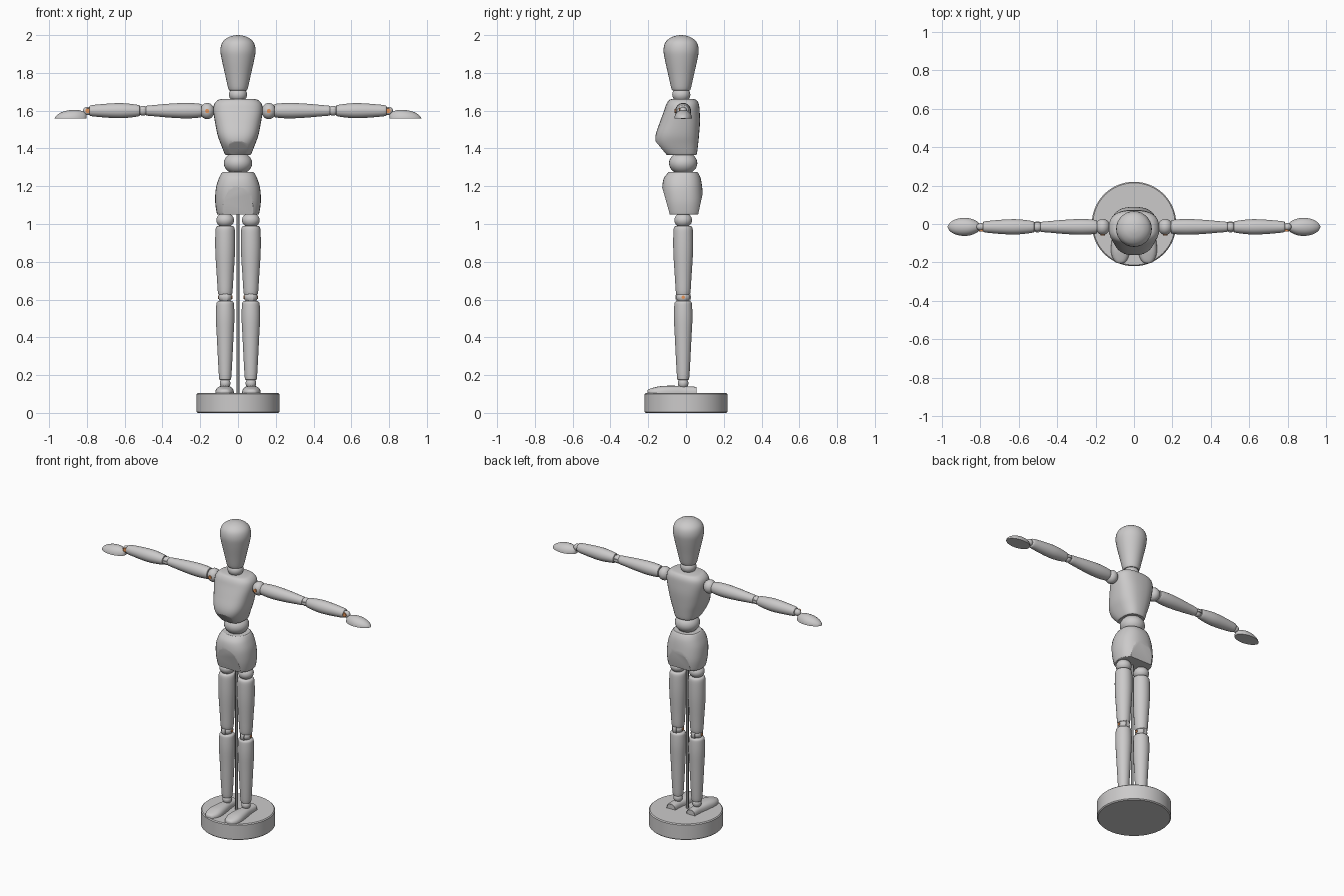
import bpy, bmesh, math
from mathutils import Vector

if "Cube" in bpy.data.objects:
    bpy.data.objects.remove(bpy.data.objects["Cube"])


def material(name, rgb):
    m = bpy.data.materials.new(name)
    m.diffuse_color = (*rgb, 1)
    m.use_nodes = True
    m.node_tree.nodes["Principled BSDF"].inputs["Base Color"].default_value = m.diffuse_color
    return m


WOOD = material("pale_grey", (0.60, 0.59, 0.59))
METAL = material("rod_grey", (0.25, 0.25, 0.25))
PIN = material("orange_pin", (0.80, 0.30, 0.10))


def finish(name, bm, mat, angle=35):
    bmesh.ops.recalc_face_normals(bm, faces=bm.faces)
    me = bpy.data.meshes.new(name)
    bm.to_mesh(me)
    bm.free()
    me.materials.append(mat)
    ob = bpy.data.objects.new(name, me)
    bpy.context.collection.objects.link(ob)
    bpy.ops.object.select_all(action='DESELECT')
    ob.select_set(True)
    bpy.context.view_layer.objects.active = ob
    bpy.ops.object.shade_smooth_by_angle(angle=math.radians(angle))
    return ob


def resample(rows, steps):
    """Catmull-Rom curve through the given section rows."""
    out = []
    for i in range(len(rows) - 1):
        a, b, c, d = (rows[max(0, min(len(rows) - 1, i + k))] for k in (-1, 0, 1, 2))
        for s in range(steps):
            t = s / steps
            out.append([0.5 * (2 * q + (r - p) * t + (2 * p - 5 * q + 4 * r - w) * t * t
                               + (3 * q - p - 3 * r + w) * t ** 3)
                        for p, q, r, w in zip(a, b, c, d)])
    return out + [list(rows[-1])]


def loft(name, rows, axis='Z', power=2.0, cuts=(), mat=WOOD, steps=4, seg=32):
    """rows: (position on axis, centre u, centre v, radius u, radius v); cuts: (point, outward normal)."""
    place = {'X': lambda t, u, v: (t, u, v),
             'Y': lambda t, u, v: (u, t, v),
             'Z': lambda t, u, v: (u, v, t)}[axis]
    bm = bmesh.new()
    rings = []
    for t, cu, cv, ru, rv in resample(rows, steps):
        ring = []
        for k in range(seg):
            a = 2 * math.pi * k / seg
            c, s = math.cos(a), math.sin(a)
            u = math.copysign(abs(c) ** (2 / power), c) * max(ru, 0.001)
            v = math.copysign(abs(s) ** (2 / power), s) * max(rv, 0.001)
            ring.append(bm.verts.new(place(t, cu + u, cv + v)))
        rings.append(ring)
    for r, q in zip(rings, rings[1:]):
        for k in range(seg):
            bm.faces.new((r[k], r[(k + 1) % seg], q[(k + 1) % seg], q[k]))
    bm.faces.new(rings[0])
    bm.faces.new(rings[-1])
    for point, normal in cuts:
        res = bmesh.ops.bisect_plane(bm, geom=bm.verts[:] + bm.edges[:] + bm.faces[:],
                                     plane_co=point, plane_no=normal, clear_outer=True)
        edges = [e for e in res['geom_cut'] if isinstance(e, bmesh.types.BMEdge)]
        bmesh.ops.holes_fill(bm, edges=edges)
    return finish(name, bm, mat, 25 if cuts else 35)


def turned(name, profile, cu, cv, axis='Z', mat=WOOD, steps=4, seg=32):
    """Round part from (position, radius) pairs."""
    return loft(name, [(t, cu, cv, r, r) for t, r in profile], axis, mat=mat, steps=steps, seg=seg)


def ball(name, centre, radii, mat=WOOD):
    bm = bmesh.new()
    bmesh.ops.create_uvsphere(bm, u_segments=28, v_segments=16, radius=1)
    for v in bm.verts:
        v.co = Vector(centre) + Vector(a * b for a, b in zip(v.co, radii))
    return finish(name, bm, mat)


Y = -0.015  # depth of the body axis

# Stand
turned("stand_base", [(0, .214), (.006, .22), (.099, .22), (.105, .214)], 0, 0, steps=1, seg=64)
turned("support_rod", [(.1, .008), (1.08, .008)], 0, Y, mat=METAL, steps=1, seg=16)

# Head and neck
turned("head", [(1.708, .042), (1.716, .051), (1.79, .068), (1.87, .086), (1.92, .093),
                (1.96, .084), (1.985, .058), (1.997, .026), (2.0, .001)], 0, -.026)
ball("neck", (0, -.025, 1.685), (.048, .048, .042))

# Chest, with the lower front planed off
loft("chest", [(1.365, 0, -.025, .066, .078), (1.375, 0, -.03, .072, .088),
               (1.42, 0, -.046, .090, .110), (1.47, 0, -.046, .108, .115),
               (1.54, 0, -.032, .122, .106), (1.60, 0, -.022, .131, .094),
               (1.635, 0, -.018, .126, .086), (1.655, 0, -.017, .108, .074),
               (1.661, 0, -.017, .09, .06)],
     power=2.6, cuts=[((0, -.155, 1.43), (0, -.75, -.62))])
ball("waist", (0, Y, 1.322), (.075, .075, .06))

# Pelvis, planed at the lower front and back
loft("pelvis", [(1.05, 0, -.012, .108, .092), (1.06, 0, -.012, .113, .098),
                (1.12, 0, -.015, .121, .106), (1.19, 0, -.02, .117, .106),
                (1.24, 0, -.02, .102, .098), (1.268, 0, -.016, .088, .082),
                (1.276, 0, -.015, .08, .074)],
     power=2.4, cuts=[((0, -.122, 1.18), (0, -1, -.28)), ((0, .086, 1.15), (0, 1, -.22))])

for side, s in (("left", 1), ("right", -1)):
    x = .068 * s

    # Leg
    ball(side + "_hip_joint", (x, Y, 1.02), (.047, .047, .04))
    turned(side + "_thigh", [(.628, .030), (.634, .038), (.72, .044), (.85, .052),
                             (.95, .052), (.982, .048), (.99, .038)], x, Y)
    ball(side + "_knee_joint", (x, Y, .612), (.036, .038, .032))
    turned(side + "_knee_tongue", [(x - .012, .041), (x + .012, .041)], Y, .612, 'X', steps=1)
    turned(side + "_knee_pin", [(x - .038, .009), (x + .038, .009)], Y, .612, 'X', PIN, 1, 16)
    turned(side + "_shin", [(.178, .026), (.184, .032), (.28, .038), (.40, .044), (.50, .049),
                            (.57, .047), (.587, .043), (.593, .034)], x, Y)
    ball(side + "_ankle_joint", (x, Y, .157), (.028, .028, .03))

    # Foot with a flat sole
    fx = .071 * s
    loft(side + "_foot", [(-.205, fx, .105, .008, .010), (-.198, fx, .105, .026, .020),
                          (-.17, fx, .105, .043, .029), (-.13, fx, .105, .049, .037),
                          (-.07, fx, .105, .043, .039), (-.01, fx, .105, .034, .036),
                          (.05, fx, .105, .031, .033), (.054, fx, .105, .028, .030)],
         'Y', 2.6, cuts=[((0, 0, .105), (0, 0, -1))])

    # Arm
    z = 1.6
    ball(side + "_shoulder_joint", (.163 * s, Y, 1.598), (.038, .042, .043))
    turned(side + "_shoulder_pin", [(Y - .045, .011), (Y, .011)], .163 * s, 1.598, 'Y', PIN, 1, 16)
    turned(side + "_upper_arm", [(s * p, r) for p, r in ((.193, .028), (.20, .036), (.27, .041),
                                 (.36, .037), (.44, .030), (.482, .026), (.488, .020))], Y, z, 'X')
    ball(side + "_elbow_joint", (.503 * s, Y, z), (.027, .025, .026))
    turned(side + "_elbow_tongue", [(z - .008, .029), (z + .008, .029)], .503 * s, Y, steps=1)
    turned(side + "_forearm", [(s * p, r) for p, r in ((.521, .022), (.527, .030), (.60, .039),
                               (.66, .039), (.74, .033), (.78, .028), (.786, .021))], Y, z, 'X')
    ball(side + "_wrist_joint", (.797 * s, Y, 1.598), (.024, .02, .022))
    turned(side + "_wrist_pin", [(Y - .023, .013), (Y, .013)], .795 * s, z, 'Y', PIN, 1, 16)

    # Hand with a flat palm
    loft(side + "_hand", [(s * p, Y, 1.558, w, h) for p, w, h in ((.803, .012, .026),
                          (.815, .027, .036), (.85, .043, .046), (.89, .047, .045),
                          (.93, .039, .035), (.958, .023, .019), (.971, .003, .003))],
         'X', cuts=[((0, 0, 1.558), (0, 0, -1))])
